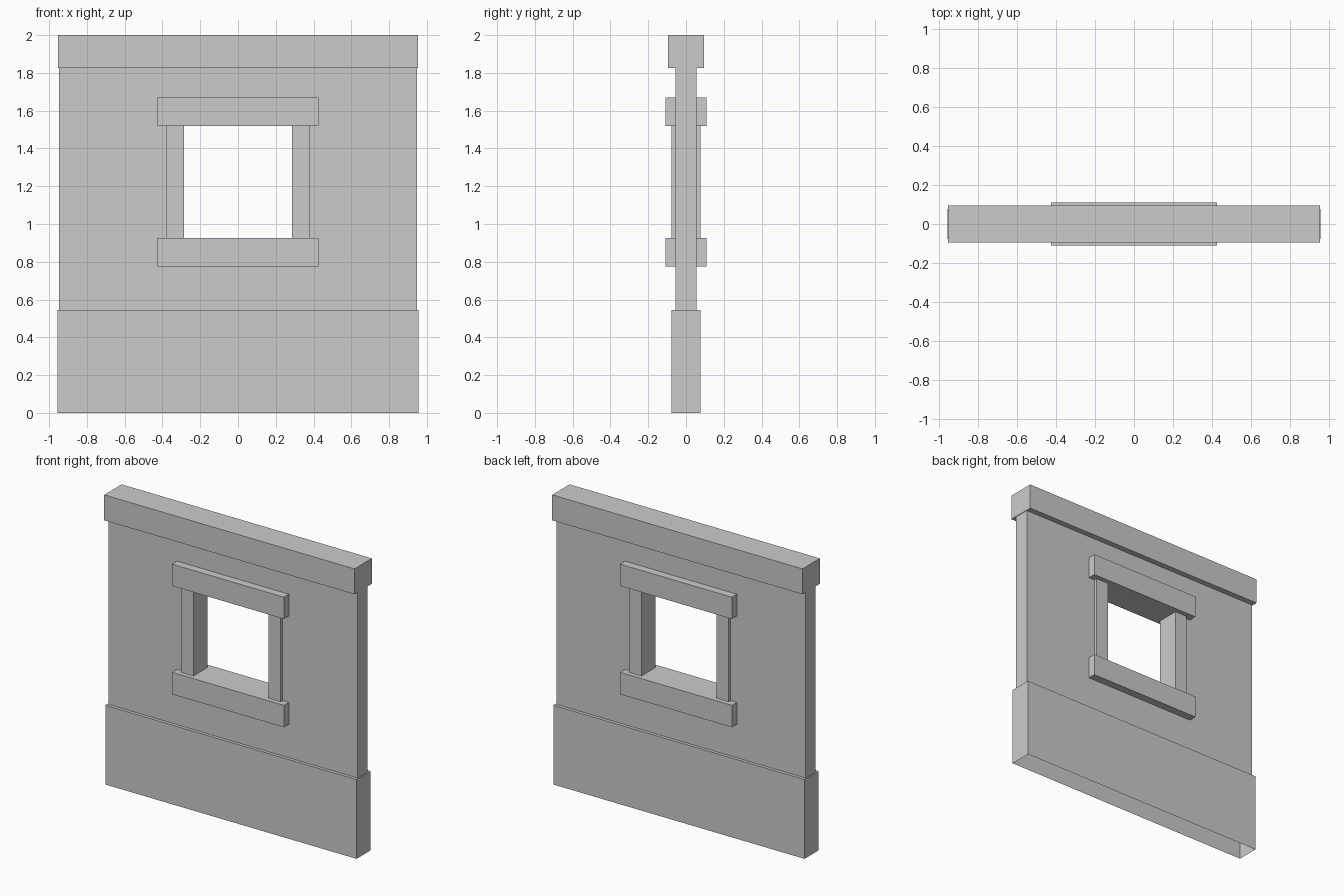
import bpy, bmesh

if "Cube" in bpy.data.objects:
    bpy.data.objects.remove(bpy.data.objects["Cube"])


def finish(name, bm):
    bmesh.ops.recalc_face_normals(bm, faces=bm.faces)
    mesh = bpy.data.meshes.new(name)
    bm.to_mesh(mesh)
    bm.free()
    obj = bpy.data.objects.new(name, mesh)
    bpy.context.collection.objects.link(obj)
    return obj


def box(name, x0, x1, depth, z0, z1, open_bottom=False):
    """Box spanning x0..x1 and z0..z1, centred on y = 0."""
    bm = bmesh.new()
    bmesh.ops.create_cube(bm, size=1)
    for v in bm.verts:
        v.co = ((x0 + x1) / 2 + v.co.x * (x1 - x0), v.co.y * depth,
                (z0 + z1) / 2 + v.co.z * (z1 - z0))
    obj_faces = [f for f in bm.faces if all(v.co.z < z0 + 1e-5 for v in f.verts)]
    bmesh.ops.recalc_face_normals(bm, faces=bm.faces)
    if open_bottom:
        bmesh.ops.delete(bm, geom=obj_faces, context='FACES_ONLY')
    return finish(name, bm)


def pierced_panel(name, half_w, z0, z1, hole_w, h0, h1, depth):
    """Flat ring of four quads around the window, extruded through y."""
    bm = bmesh.new()

    def loop(w, a, b):
        return [bm.verts.new((x, -depth / 2, z))
                for x, z in ((-w, a), (w, a), (w, b), (-w, b))]

    outer, inner = loop(half_w, z0, z1), loop(hole_w, h0, h1)
    faces = [bm.faces.new((outer[i], outer[(i + 1) % 4], inner[(i + 1) % 4], inner[i]))
             for i in range(4)]
    new = bmesh.ops.extrude_face_region(bm, geom=faces, use_keep_orig=True)['geom']
    verts = [g for g in new if isinstance(g, bmesh.types.BMVert)]
    bmesh.ops.translate(bm, verts=verts, vec=(0, depth, 0))
    return finish(name, bm)


# Wall panel, hole edges buried inside the window frame
pierced_panel("wall_panel", 0.948, 0.545, 1.83, 0.33, 0.85, 1.6, 0.11)

# Thick base (hollow underneath) and top beam
box("wall_base", -0.956, 0.956, 0.154, 0.0, 0.545, open_bottom=True)
box("top_beam", -0.952, 0.952, 0.189, 1.825, 2.0)

# Window frame
box("window_sill", -0.425, 0.425, 0.218, 0.775, 0.926)
box("window_lintel", -0.425, 0.425, 0.218, 1.52, 1.67)
for side, s in (("left", -1), ("right", 1)):
    x0, x1 = sorted((s * 0.285, s * 0.379))
    box("window_jamb_" + side, x0, x1, 0.154, 0.926, 1.52)
